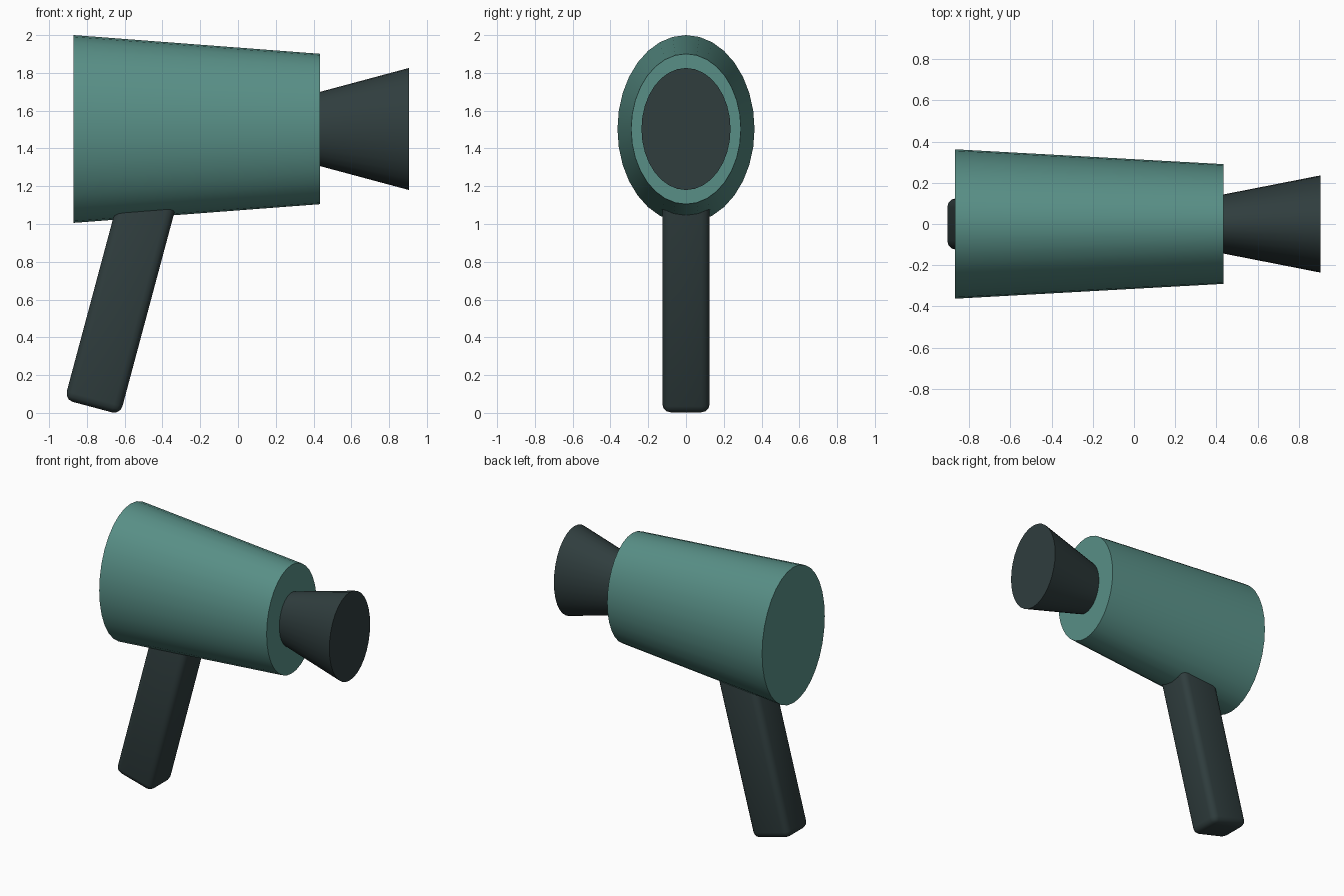
import bpy, bmesh, math
from mathutils import Matrix, Vector

if "Cube" in bpy.data.objects:
    bpy.data.objects.remove(bpy.data.objects["Cube"])


def material(name, rgb):
    m = bpy.data.materials.new(name)
    m.diffuse_color = (*rgb, 1)
    m.use_nodes = True
    m.node_tree.nodes["Principled BSDF"].inputs["Base Color"].default_value = m.diffuse_color
    return m


teal = material("teal plastic", (0.098, 0.275, 0.24))
dark = material("dark grey plastic", (0.029, 0.047, 0.048))


def finish(bm, name, mat):
    bmesh.ops.recalc_face_normals(bm, faces=bm.faces[:])
    me = bpy.data.meshes.new(name)
    bm.to_mesh(me)
    bm.free()
    me.materials.append(mat)
    ob = bpy.data.objects.new(name, me)
    bpy.context.collection.objects.link(ob)
    bpy.ops.object.select_all(action='DESELECT')
    ob.select_set(True)
    bpy.context.view_layer.objects.active = ob
    bpy.ops.object.shade_smooth_by_angle(angle=math.radians(35))
    return ob


def oval_cone(name, x0, x1, r0, r1, mat, z=1.503, squash=0.73):
    """Tapered cylinder along x, narrower in y than in z."""
    bm = bmesh.new()
    place = (Matrix.Translation(((x0 + x1) / 2, 0, z))
             @ Matrix.Diagonal((1, squash, 1, 1))
             @ Matrix.Rotation(math.pi / 2, 4, 'Y'))
    bmesh.ops.create_cone(bm, cap_ends=True, segments=32, radius1=r0,
                          radius2=r1, depth=x1 - x0, matrix=place)
    return finish(bm, name, mat)


# Motor housing and flared air nozzle
oval_cone("housing", -0.87, 0.435, 0.497, 0.398, teal)
oval_cone("nozzle", 0.425, 0.905, 0.194, 0.323, dark)

# Slanted grip with rounded edges, its top buried in the housing
bm = bmesh.new()
bmesh.ops.create_cube(bm, size=1)
bmesh.ops.scale(bm, vec=Vector((0.305, 0.25, 1.22)), verts=bm.verts[:])
bmesh.ops.translate(bm, vec=Vector((-0.7525, 0, 0.44)), verts=bm.verts[:])
bmesh.ops.bevel(bm, geom=bm.edges[:], offset=0.045, segments=3,
                profile=0.5, affect='EDGES')
bmesh.ops.transform(bm, matrix=Matrix.Rotation(math.radians(15), 4, 'Y'),
                    verts=bm.verts[:])
finish(bm, "handle", dark)
